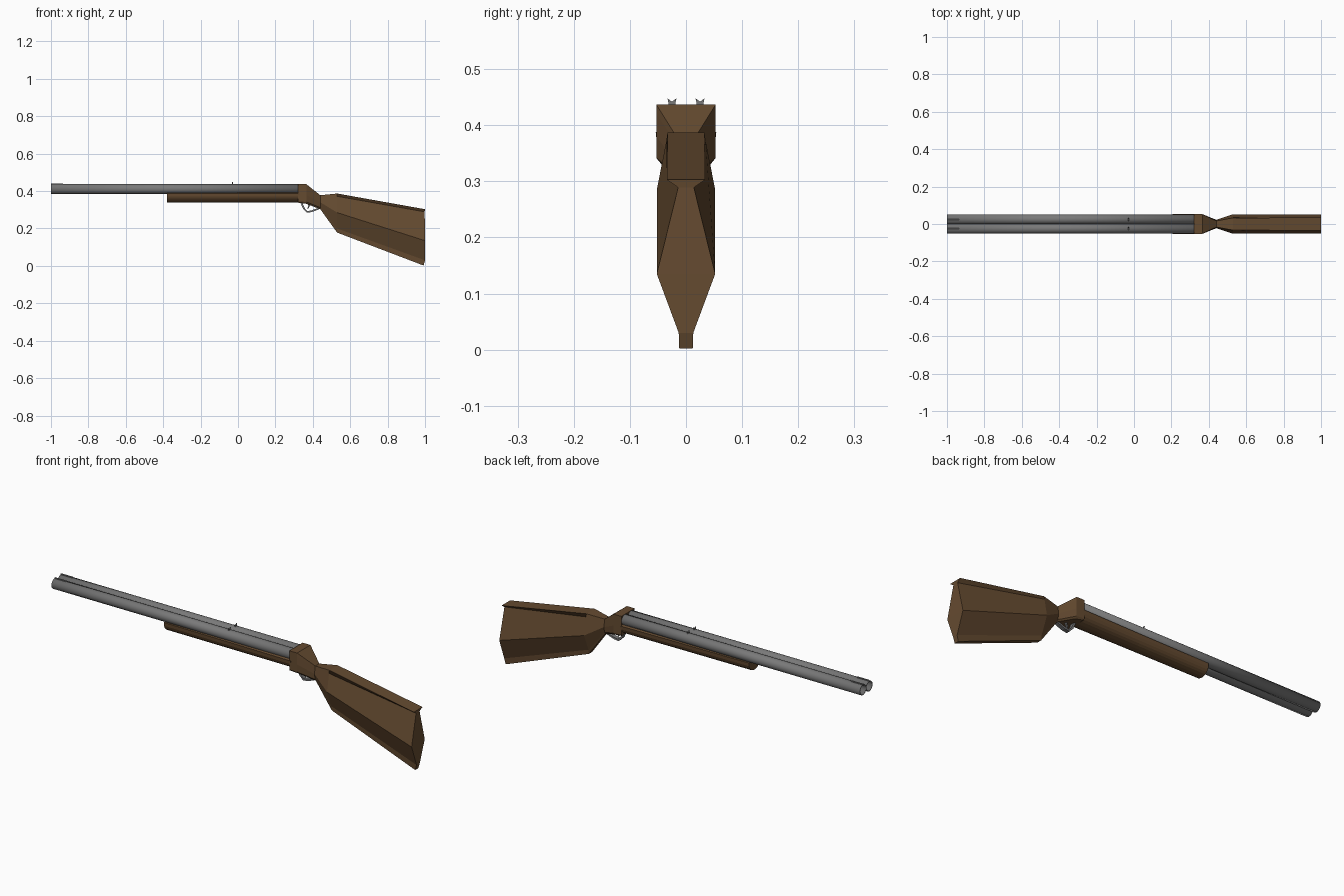
import bpy, bmesh, math

if "Cube" in bpy.data.objects:
    bpy.data.objects.remove(bpy.data.objects["Cube"])


def material(name, rgb):
    m = bpy.data.materials.new(name)
    m.diffuse_color = (*rgb, 1)
    m.use_nodes = True
    m.node_tree.nodes["Principled BSDF"].inputs["Base Color"].default_value = m.diffuse_color
    return m


WOOD = material("wood", (0.13, 0.07, 0.03))
STEEL = material("steel", (0.19, 0.19, 0.19))


def finish(name, bm, mat):
    bmesh.ops.recalc_face_normals(bm, faces=bm.faces)
    me = bpy.data.meshes.new(name)
    bm.to_mesh(me)
    bm.free()
    me.materials.append(mat)
    ob = bpy.data.objects.new(name, me)
    bpy.context.collection.objects.link(ob)
    return ob


def loft(name, sections, mat):
    """Each section lists (x, half width, z) from top to bottom, mirrored in y."""
    bm = bmesh.new()
    rings = []
    for sec in sections:
        ring = [(x, y, z) for x, y, z in sec] + [(x, -y, z) for x, y, z in reversed(sec)]
        rings.append([bm.verts.new(p) for p in ring])
    n = len(rings[0])
    for a, b in zip(rings, rings[1:]):
        for i in range(n):
            j = (i + 1) % n
            bm.faces.new((a[i], a[j], b[j], b[i]))
    # caps are built from mirrored strips so that waisted ends stay clean
    for r in (rings[0], rings[-1]):
        for i in range(n // 2 - 1):
            bm.faces.new((r[i], r[i + 1], r[n - 2 - i], r[n - 1 - i]))
    return finish(name, bm, mat)


def prism(name, outline, thick, axis, offset, mat):
    """Extrude an outline: axis 'y' takes (x, z) points, axis 'x' takes (y, z)."""
    bm = bmesh.new()
    rings = []
    for s in (-0.5, 0.5):
        d = offset + s * thick
        rings.append([bm.verts.new((u, d, v) if axis == 'y' else (d, u, v)) for u, v in outline])
    n = len(outline)
    for r in rings:
        bm.faces.new(r)
    for i in range(n):
        j = (i + 1) % n
        bm.faces.new((rings[0][i], rings[0][j], rings[1][j], rings[1][i]))
    return finish(name, bm, mat)


# Stock with a lip under the comb and a waisted butt, joined to the wrist
def at(x, pts):
    return [(x, y, z) for y, z in pts]


wrist = at(0.44, [(0.016, 0.378), (0.018, 0.37), (0.022, 0.34), (0.018, 0.312), (0.012, 0.303)])
stock_front = at(0.53, [(0.033, 0.387), (0.035, 0.372), (0.052, 0.285), (0.016, 0.20), (0.013, 0.178)])
butt = [(1.0, 0.034, 0.303), (0.998, 0.014, 0.289), (1.0, 0.052, 0.135),
        (1.0, 0.013, 0.03), (0.992, 0.012, 0.002)]
loft("stock", [wrist, stock_front, butt], WOOD)

# Receiver tapering back into the wrist
loft("receiver", [
    at(0.322, [(0.053, 0.437), (0.053, 0.42), (0.053, 0.38), (0.053, 0.345), (0.05, 0.338)]),
    at(0.365, [(0.053, 0.437), (0.053, 0.42), (0.053, 0.38), (0.053, 0.342), (0.045, 0.332)]),
    wrist], WOOD)

# Rounded wooden fore-end under the barrels
def fore_section(x, w):
    pts = [(w * math.cos(a), 0.388 - 0.05 * math.sin(a) ** 0.8)
           for a in (math.pi / 2 * i / 6 for i in range(6))]
    return at(x, [(w * 0.6, 0.396)] + pts + [(0.008, 0.338)])


loft("fore_end", [fore_section(-0.38, 0.045), fore_section(0.0, 0.049),
                  fore_section(0.33, 0.054)], WOOD)

# Twin barrels with their sights
for side, s in (("left", 1), ("right", -1)):
    y = 0.025 * s
    bpy.ops.mesh.primitive_cylinder_add(vertices=20, radius=0.026, depth=1.33, end_fill_type='NOTHING',
                                        location=(-0.335, y, 0.411), rotation=(0, math.pi / 2, 0))
    barrel = bpy.context.object
    barrel.name = side + "_barrel"
    barrel.data.materials.append(STEEL)
    wall = barrel.modifiers.new("wall", 'SOLIDIFY')
    wall.thickness = 0.004
    bpy.ops.object.shade_smooth_by_angle(angle=math.radians(40))
    prism(side + "_front_sight", [(-1, 0.434), (-0.935, 0.434), (-0.935, 0.441), (-1, 0.441)],
          0.006, 'y', y, STEEL)
    # notched rear sight
    notch = [(-0.007, 0.433), (0.007, 0.433), (0.006, 0.439), (0.008, 0.448),
             (0, 0.442), (-0.008, 0.448), (-0.006, 0.439)]
    prism(side + "_rear_sight", [(y + u, v) for u, v in notch], 0.005, 'x', -0.03, STEEL)

# Trigger guard strap
outer = [(0.332, 0.342), (0.348, 0.304), (0.368, 0.284), (0.395, 0.288), (0.425, 0.299), (0.445, 0.308)]
inner = [(0.445, 0.316), (0.422, 0.307), (0.393, 0.297), (0.371, 0.293), (0.357, 0.308), (0.342, 0.342)]
prism("trigger_guard", outer + inner, 0.02, 'y', 0, STEEL)

# Trigger
prism("trigger", [(0.372, 0.338), (0.386, 0.338), (0.384, 0.32), (0.374, 0.304), (0.37, 0.306), (0.376, 0.321)],
      0.008, 'y', 0, STEEL)
